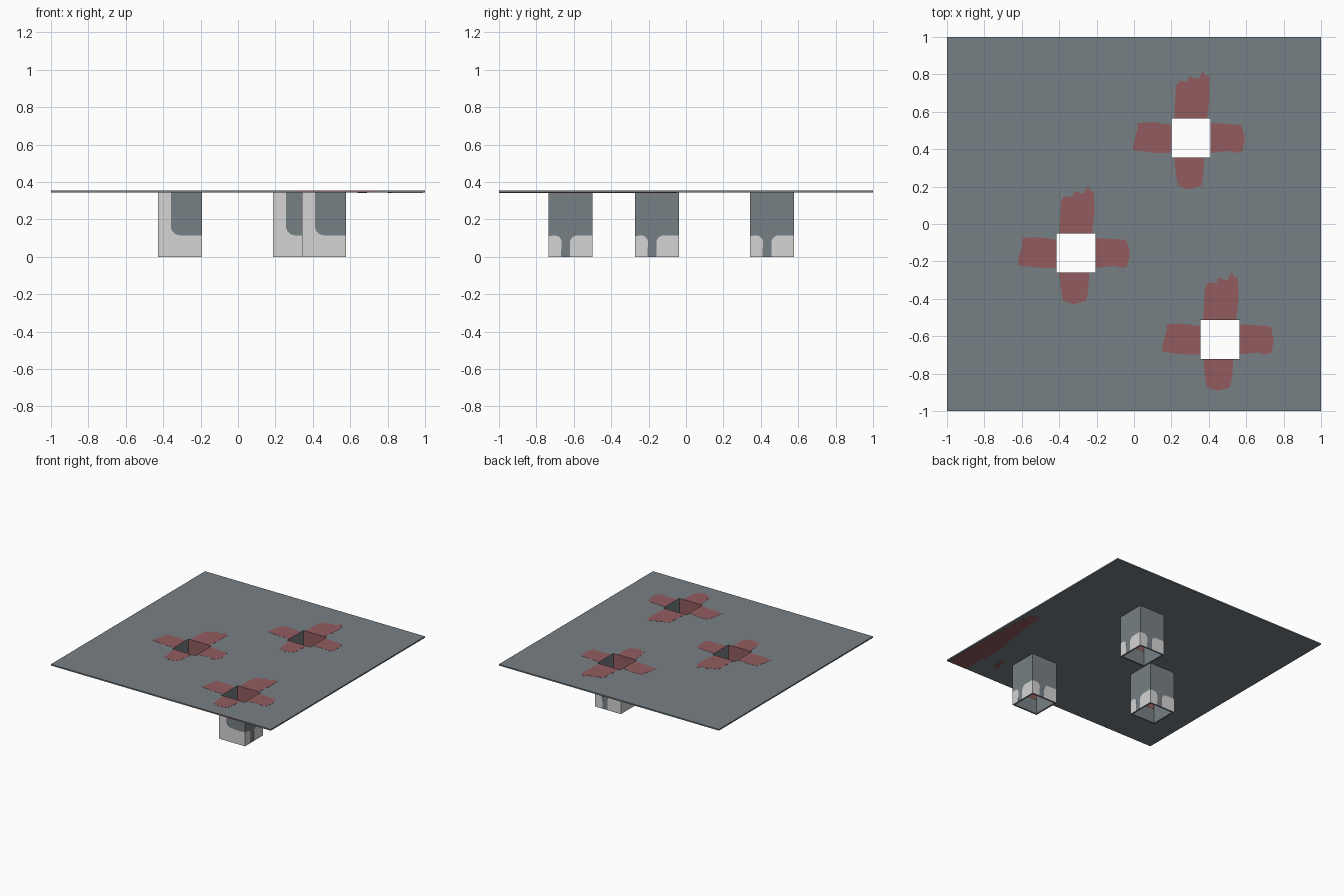
import bpy, bmesh, math
from mathutils import Vector

if "Cube" in bpy.data.objects:
    bpy.data.objects.remove(bpy.data.objects["Cube"])

TOP, THICK = 0.354, 0.011          # plate surface height and thickness
INNER, OUTER = 0.105, 0.117        # tube half widths
SKIN = 0.001                       # thickness of painted patches
CENTRES = [(0.305, 0.46), (-0.31, -0.155), (0.46, -0.617)]


def material(name, rgb):
    m = bpy.data.materials.new(name)
    m.diffuse_color = (*rgb, 1)
    m.use_nodes = True
    m.node_tree.nodes["Principled BSDF"].inputs["Base Color"].default_value = m.diffuse_color
    return m


GREY = material("slate grey", (0.185, 0.215, 0.235))
LIGHT = material("light grey", (0.66, 0.66, 0.66))
RED = material("rust red", (0.29, 0.107, 0.113))


def finish(bm, name, mat):
    bmesh.ops.recalc_face_normals(bm, faces=bm.faces)
    me = bpy.data.meshes.new(name)
    bm.to_mesh(me)
    bm.free()
    me.materials.append(mat)
    ob = bpy.data.objects.new(name, me)
    bpy.context.collection.objects.link(ob)
    return ob


def prism(bm, pts, origin, u, v, depth=SKIN):
    """Extrude a flat outline, drawn along u and v, towards u x v."""
    o, u, v = Vector(origin), Vector(u), Vector(v)
    f = bm.faces.new([bm.verts.new(o + u * a + v * b) for a, b in pts])
    r = bmesh.ops.extrude_face_region(bm, geom=[f])
    moved = [g for g in r["geom"] if isinstance(g, bmesh.types.BMVert)]
    bmesh.ops.translate(bm, verts=moved, vec=u.cross(v) * depth)
    if f.is_valid is False:
        return
    # keep the base closed
    if not any(len(e.link_faces) == 1 for e in f.edges):
        return


def rect(x0, y0, x1, y1):
    return [(x0, y0), (x1, y0), (x1, y1), (x0, y1)]


def arc(cx, cy, r, a0, a1, n=6):
    return [(cx + r * math.cos(math.radians(a0 + (a1 - a0) * i / n)),
             cy + r * math.sin(math.radians(a0 + (a1 - a0) * i / n))) for i in range(n + 1)]


# Square plate with three square holes: a grid of cells minus the hole cells
bm = bmesh.new()
xs = sorted([-1, 1] + [c[0] + s * INNER for c in CENTRES for s in (-1, 1)])
ys = sorted([-1, 1] + [c[1] + s * INNER for c in CENTRES for s in (-1, 1)])
for x0, x1 in zip(xs, xs[1:]):
    for y0, y1 in zip(ys, ys[1:]):
        mx, my = (x0 + x1) / 2, (y0 + y1) / 2
        if any(abs(mx - a) < INNER and abs(my - b) < INNER for a, b in CENTRES):
            continue
        bm.faces.new([bm.verts.new((x, y, TOP)) for x, y in rect(x0, y0, x1, y1)])
bmesh.ops.remove_doubles(bm, verts=bm.verts, dist=1e-5)
plate = finish(bm, "top_plate", GREY)
solid = plate.modifiers.new("thickness", "SOLIDIFY")
solid.thickness = THICK
solid.offset = -1

# Ragged stain arms around a hole, measured from the hole centre
ARMS = [
    [(-.105, .07), (-.2, .085), (-.285, .08), (-.285, .05), (-.30, 0), (-.313, -.065),
     (-.2, -.08), (-.105, -.08)],
    [(.105, .08), (.2, .075), (.27, .07), (.288, 0), (.275, -.07), (.25, -.08),
     (.2, -.07), (.105, -.08)],
    [(-.09, .105), (-.085, .2), (-.08, .28), (-.06, .305), (-.02, .30), (-.01, .33),
     (.04, .315), (.062, .36), (.08, .33), (.095, .33), (.1, .22), (.085, .105)],
    [(-.09, -.105), (-.08, -.2), (-.07, -.255), (-.01, -.275), (.055, -.255), (.065, -.2),
     (.07, -.105)],
]

W, H = 2 * OUTER, TOP - THICK       # wall width and height
# Painted wall patterns, drawn from the wall's lower left corner
L_SHAPE = [(0, 0), (W, 0), (W, .115)] + arc(.118, .165, .05, 270, 180) + [(.068, H), (0, H)]
L_MIRROR = [(W - a, b) for a, b in L_SHAPE]
SPLIT_LEFT = [(0, 0), (.065, 0), (.068, .06)] + arc(.03, .075, .04, 0, 90) + [(0, .11)]
SPLIT_RIGHT = [(.113, 0), (W, 0), (W, .115)] + arc(.155, .073, .042, 90, 180)
# Wall directions: outward normal, direction to the viewer's right, patterns
WALLS = [
    ((0, -1, 0), (1, 0, 0), [L_SHAPE]),
    ((1, 0, 0), (0, 1, 0), [SPLIT_LEFT, SPLIT_RIGHT]),
    ((0, 1, 0), (-1, 0, 0), [SPLIT_LEFT, SPLIT_RIGHT]),
    ((-1, 0, 0), (0, -1, 0), [L_MIRROR]),
]

for i, (cx, cy) in enumerate(CENTRES, 1):
    # Open square tube hanging under the hole
    bm = bmesh.new()
    rings = []
    for half, z in ((OUTER, 0), (OUTER, H), (INNER, H), (INNER, 0)):
        rings.append([bm.verts.new((cx + a, cy + b, z)) for a, b in rect(-half, -half, half, half)])
    for k in range(4):
        a, b = rings[k], rings[(k + 1) % 4]
        for j in range(4):
            bm.faces.new((a[j], a[(j + 1) % 4], b[(j + 1) % 4], b[j]))
    finish(bm, f"square_tube_{i}", GREY)

    # Pale paint patches on the outside of the tube
    bm = bmesh.new()
    for n, u, shapes in WALLS:
        corner = Vector((cx, cy, 0)) + Vector(n) * OUTER - Vector(u) * OUTER
        for shape in shapes:
            prism(bm, shape, corner, u, (0, 0, 1))
    finish(bm, f"tube_paint_{i}", LIGHT)

    # Red lining on the upper inside of the front and back walls
    bm = bmesh.new()
    for s in (-1, 1):
        prism(bm, rect(-INNER, .12, INNER, TOP), (cx, cy + s * INNER, 0), (s, 0, 0), (0, 0, 1))
    finish(bm, f"hole_lining_{i}", RED)

    # Red stain around the hole
    bm = bmesh.new()
    for arm in ARMS:
        prism(bm, arm[::-1] if arm[0][0] * arm[0][1] < 0 else arm, (cx, cy, TOP),
              (1, 0, 0), (0, 1, 0))
    finish(bm, f"hole_stain_{i}", RED)

# Stain streak and spot on the plate's underside, near the right edge
bm = bmesh.new()
streak = [(.82, -1), (.99, -1), (.985, -.5), (.96, -.08), (.88, -.05), (.86, -.3), (.80, -.63)]
spot = [(.64, -.85), (.68, -.84), (.69, -.74), (.65, -.72)]
for shape in (streak, spot):
    prism(bm, [(a, -b) for a, b in shape], (0, 0, TOP - THICK), (1, 0, 0), (0, -1, 0))
finish(bm, "underside_stain", RED)

# Stain on the front edge of the plate
bm = bmesh.new()
prism(bm, rect(.3, TOP - THICK / 2, .75, TOP), (0, -1 + SKIN / 2, 0), (1, 0, 0), (0, 0, 1))
finish(bm, "edge_stain", RED)
